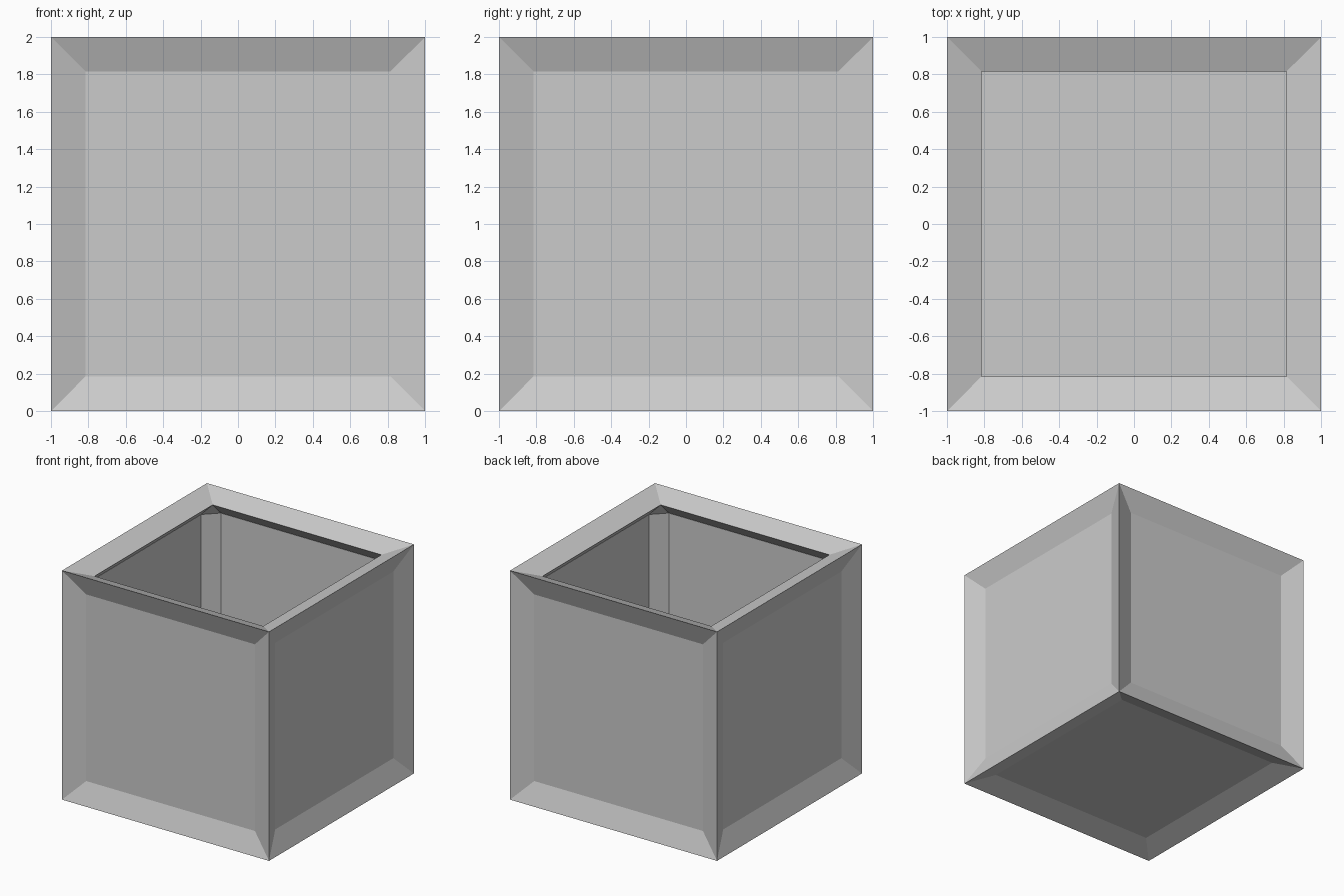
import bpy, bmesh
from mathutils import Vector
from itertools import product

if "Cube" in bpy.data.objects:
    bpy.data.objects.remove(bpy.data.objects["Cube"])

INSET = 0.815   # half width of each panel opening
DEPTH = 0.93    # distance of each panel from the cube centre
THIN = 0.002    # panel sheet thickness


def make_object(name, bm):
    bmesh.ops.recalc_face_normals(bm, faces=bm.faces)
    mesh = bpy.data.meshes.new(name)
    bm.to_mesh(mesh)
    bm.free()
    obj = bpy.data.objects.new(name, mesh)
    obj.location.z = 1
    bpy.context.collection.objects.link(obj)
    return obj


def flip(s, axis):
    return tuple(-v if i == axis else v for i, v in enumerate(s))


# Frame: twelve triangular-section bars joined at the cube corners
bm = bmesh.new()
signs = list(product((-1, 1), repeat=3))
outer = {s: bm.verts.new(s) for s in signs}
inner = {(a, s): bm.verts.new([v * (DEPTH if i == a else INSET) for i, v in enumerate(s)])
         for a in range(3) for s in signs}
for s in signs:
    bm.faces.new([inner[a, s] for a in range(3)])           # inside corner
    for e in range(3):
        if s[e] > 0:
            continue
        t = flip(s, e)
        a, b = [i for i in range(3) if i != e]
        bm.faces.new((inner[a, s], inner[b, s], inner[b, t], inner[a, t]))  # inside chamfer
        for k in (a, b):                                    # two sloped outside faces
            bm.faces.new((outer[s], outer[t], inner[k, t], inner[k, s]))
make_object("frame", bm)

# Panels: thin sheets on four sides and the bottom, top left open
panels = {"front_panel": (0, -1, 0), "back_panel": (0, 1, 0), "left_panel": (-1, 0, 0),
          "right_panel": (1, 0, 0), "bottom_panel": (0, 0, -1)}
for name, n in panels.items():
    bm = bmesh.new()
    bmesh.ops.create_cube(bm, size=1)
    bmesh.ops.scale(bm, vec=[THIN if v else 2 * INSET for v in n], verts=bm.verts)
    bmesh.ops.translate(bm, vec=Vector(n) * (DEPTH - THIN / 2), verts=bm.verts)
    make_object(name, bm)
